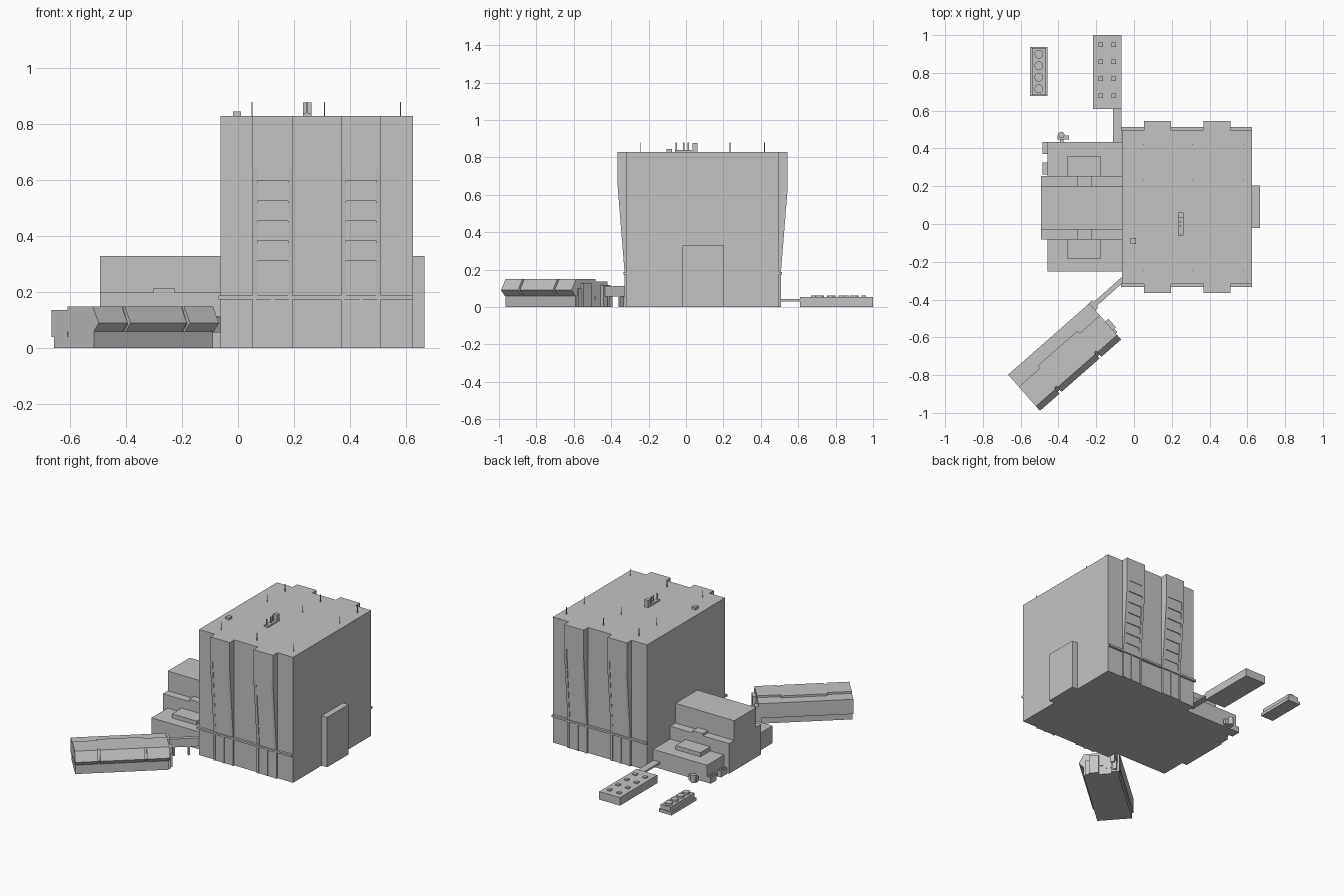
import bpy, bmesh, math
from mathutils import Matrix, Vector

if "Cube" in bpy.data.objects:
    bpy.data.objects.remove(bpy.data.objects["Cube"])

grey = bpy.data.materials.new("concrete_grey")
grey.diffuse_color = (0.55, 0.55, 0.55, 1)
grey.use_nodes = True
grey.node_tree.nodes["Principled BSDF"].inputs["Base Color"].default_value = grey.diffuse_color


def finish(name, bm, matrix=None):
    bmesh.ops.recalc_face_normals(bm, faces=bm.faces)
    me = bpy.data.meshes.new(name)
    bm.to_mesh(me)
    bm.free()
    me.materials.append(grey)
    ob = bpy.data.objects.new(name, me)
    if matrix:
        ob.matrix_world = matrix
    bpy.context.collection.objects.link(ob)
    return ob


def box(name, x0, x1, y0, y1, z0, z1, matrix=None):
    bm = bmesh.new()
    bmesh.ops.create_cube(bm, size=1)
    for v in bm.verts:
        v.co = ((x0, x1)[v.co.x > 0], (y0, y1)[v.co.y > 0], (z0, z1)[v.co.z > 0])
    return finish(name, bm, matrix)


def prism(name, profile, x0, x1, matrix=None):
    """Extrude a (y, z) profile along x."""
    bm = bmesh.new()
    face = bm.faces.new([bm.verts.new((x0, y, z)) for y, z in profile])
    out = bmesh.ops.extrude_face_region(bm, geom=[face])
    verts = [g for g in out["geom"] if isinstance(g, bmesh.types.BMVert)]
    bmesh.ops.translate(bm, verts=verts, vec=(x1 - x0, 0, 0))
    return finish(name, bm, matrix)


def cylinder(name, x, y, z0, z1, r, sides=16, matrix=None):
    bm = bmesh.new()
    bmesh.ops.create_cone(bm, cap_ends=True, segments=sides, radius1=r, radius2=r,
                          depth=z1 - z0,
                          matrix=Matrix.Translation((x, y, (z0 + z1) / 2)))
    return finish(name, bm, matrix)


# Main hall
XL, XR, YF, YB, TOP = -0.063, 0.626, -0.318, 0.497, 0.83
box("main_hall", XL, XR, YF, YB, 0, TOP)
box("east_door_block", XR, 0.667, -0.02, 0.203, 0, 0.33)


# Door bays: flared outwards, with a saw-tooth stack of door leaves in the middle
def flare(z):
    return 0.01 + 0.037 * min(1, max(0, (z - 0.185) / 0.455))


leaves = [0.19, 0.245, 0.3125, 0.385, 0.455, 0.527, 0.60, 0.673]
plain = [(-0.03, 0.18), (0.01, 0.18), (flare(0.64), 0.64), (flare(1), TOP), (-0.03, TOP)]
stepped = [(-0.03, 0.18), (0.01, 0.18)]
for lo, hi in zip(leaves, leaves[1:]):
    stepped += [(flare(lo), lo), (flare(lo), hi), (flare(hi), hi)]
stepped += [(flare(1), TOP), (-0.03, TOP)]

for side, s, y in (("front", -1, YF), ("back", 1, YB)):
    def wall(pts):
        return [(y + s * d, z) for d, z in pts]

    def band(name, x0, x1, d, z0, z1):
        box(name, x0, x1, min(y, y + s * d), max(y, y + s * d), z0, z1)

    for i, bx in enumerate((0.052, 0.368)):
        prism(f"{side}_bay_left_{i}", wall(plain), bx, bx + 0.018)
        prism(f"{side}_bay_doors_{i}", wall(stepped), bx + 0.018, bx + 0.126)
        prism(f"{side}_bay_right_{i}", wall(plain), bx + 0.126, bx + 0.143)
        # lower sliding doors and their posts
        band(f"{side}_lower_door_{i}", bx, bx + 0.143, 0.007, 0, 0.18)
        for j, px in enumerate((0, 0.066, 0.131)):
            band(f"{side}_door_post_{i}_{j}", bx + px, bx + px + 0.012, 0.012, 0, 0.18)
    band(f"{side}_ledge", -0.07, XR, 0.016, 0.175, 0.188)

# Roof equipment
box("roof_plant_base", 0.233, 0.262, -0.06, 0.062, TOP, 0.84)
box("roof_plant_tower", 0.233, 0.262, 0.035, 0.062, TOP, 0.878)
for i, y in enumerate((-0.052, -0.012, 0.012)):
    box(f"roof_plant_mast_{i}", 0.244, 0.25, y - 0.003, y + 0.003, TOP, 0.88)
box("roof_hut", -0.018, 0.01, -0.105, -0.075, TOP, 0.846)
for i, x in enumerate((0.05, 0.31, 0.58)):
    for j, y in enumerate((-0.245, 0.235, 0.42)):
        cylinder(f"roof_rod_{i}_{j}", x, y, TOP, 0.88, 0.002, 6)

# Stepped low wing on the west side
box("wing_high", -0.493, XL, -0.03, 0.2, 0, 0.33)
box("wing_middle", -0.493, XL, -0.082, 0.255, 0, 0.2)
box("wing_low", -0.457, XL, -0.252, 0.433, 0, 0.115)
for i, (y0, y1, b0, b1) in enumerate(((-0.082, -0.03, -0.182, -0.082),
                                      (0.2, 0.255, 0.255, 0.358))):
    box(f"wing_middle_hut_{i}", -0.302, -0.226, y0, y1, 0.2, 0.214)
    box(f"wing_low_hut_{i}", -0.356, -0.175, b0, b1, 0.115, 0.142)

# Small plant beside the wing
for i, y in enumerate((0.262, 0.37)):
    box(f"chiller_{i}", -0.484, -0.457, y, y + 0.063, 0, 0.04)
    for j in range(6):
        cylinder(f"chiller_fan_{i}_{j}", -0.477 + 0.013 * (j % 2),
                 y + 0.012 + 0.02 * (j // 2), 0.04, 0.045, 0.005, 8)
cylinder("plant_tank", -0.385, 0.472, 0, 0.05, 0.017, 12)
box("plant_box", -0.405, -0.345, 0.448, 0.468, 0, 0.035)
box("plant_pipe", -0.392, -0.372, 0.43, 0.455, 0, 0.025)

# North annex with roof vents, and its link bridge
box("annex", -0.217, -0.065, 0.61, 1.0, 0, 0.053)
box("annex_link", -0.112, -0.065, 0.43, 0.61, 0.03, 0.043)
for i, x in enumerate((-0.177, -0.106)):
    for j in range(4):
        y = 0.68 + 0.09 * j
        box(f"annex_vent_{i}_{j}", x - 0.012, x + 0.012, y - 0.012, y + 0.012, 0.053, 0.061)

# Cooling tower with four fans
box("cooling_base", -0.55, -0.457, 0.677, 0.937, 0, 0.02)
box("cooling_body", -0.54, -0.467, 0.683, 0.931, 0.02, 0.05)
for j in range(4):
    cylinder(f"cooling_fan_{j}", -0.504, 0.716 + 0.061 * j, 0.05, 0.063, 0.023, 20)

# Control office, built straight then turned; local -y faces the main hall's front right
M = Matrix.Translation((-0.367, -0.705, 0)) @ Matrix.Rotation(math.radians(41.3), 4, "Z")
box("office_base", -0.283, 0.283, -0.098, 0.118, 0, 0.06, M)
prism("office_core", [(-0.088, 0.06), (-0.112, 0.085), (-0.085, 0.148), (0.043, 0.148),
                      (0.043, 0.06)], -0.28, 0.28, M)
window = [(-0.08, 0.06), (-0.1, 0.06), (-0.127, 0.09), (-0.095, 0.15), (-0.08, 0.15)]
for i, (a, b) in enumerate(((-0.286, -0.148), (-0.134, 0.134), (0.148, 0.286))):
    prism(f"office_window_band_{i}", window, a, b, M)
box("office_roof", -0.286, 0.286, -0.08, 0.043, 0.06, 0.15, M)
box("office_rear", -0.286, 0.286, 0.043, 0.128, 0.04, 0.137, M)
box("office_rear_step", -0.137, 0.143, 0.043, 0.06, 0.137, 0.15, M)
box("office_stair", 0.283, 0.308, -0.06, 0.0, 0, 0.125, M)
box("office_stair_low", 0.283, 0.296, -0.085, -0.06, 0, 0.1, M)

# Raised walkway from the office to the main hall
a, b = Vector((-0.235, -0.45, 0)), Vector((-0.05, -0.285, 0))
d = b - a
W = Matrix.Translation(a) @ Matrix.Rotation(math.atan2(d.y, d.x), 4, "Z")
box("walkway", 0, d.length, -0.013, 0.013, 0.057, 0.112, W)
for i, t in enumerate((0.06, 0.15)):
    box(f"walkway_leg_{i}", t, t + 0.012, -0.013, 0.013, 0, 0.057, W)
box("walkway_tower", 0, 0.04, -0.025, 0.025, 0, 0.118, W)
